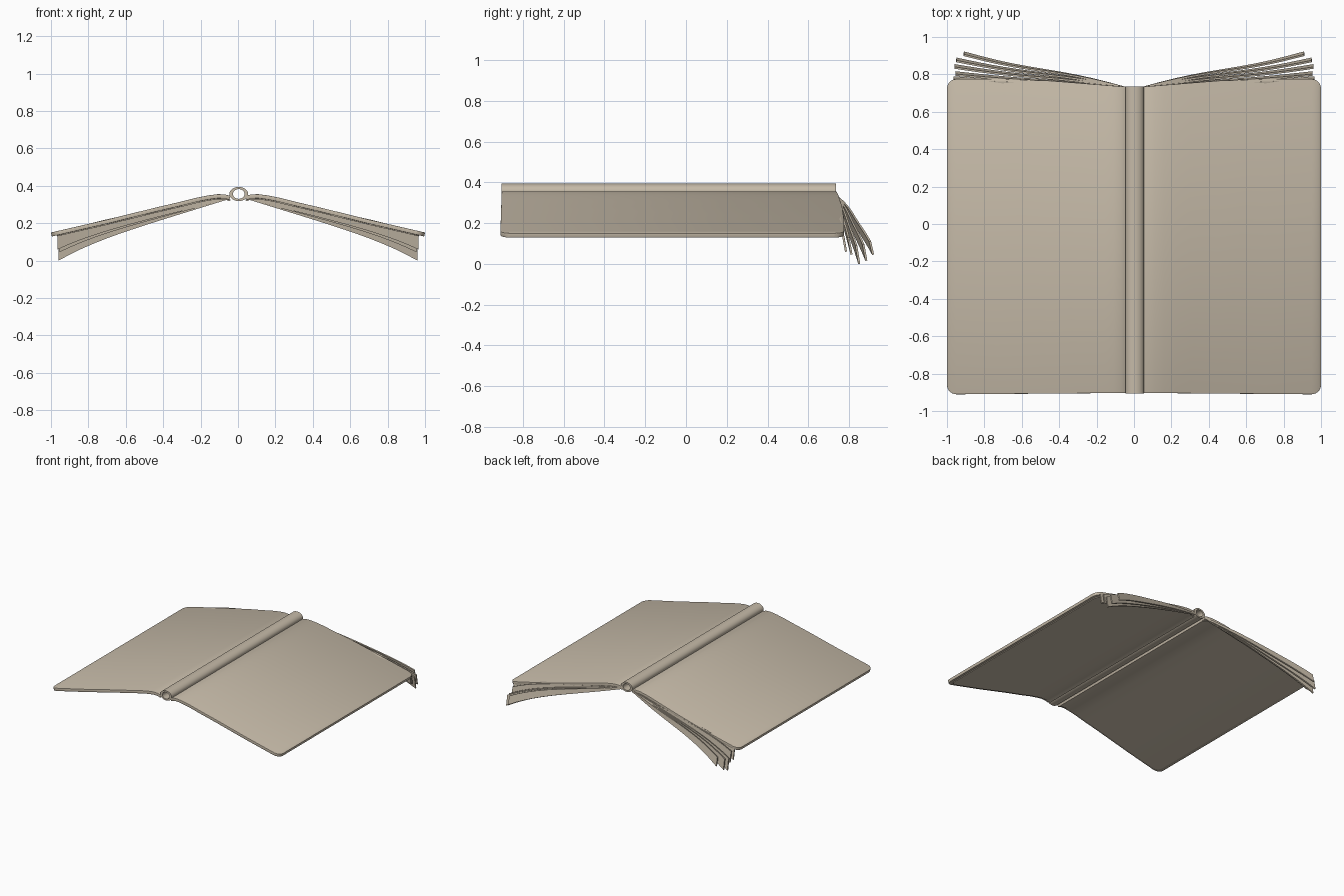
import bpy, math

cube = bpy.data.objects.get("Cube")
if cube:
    bpy.data.objects.remove(cube)

paper = bpy.data.materials.new("warm_beige")
colour = (0.56, 0.49, 0.39, 1)
paper.use_nodes = True
paper.diffuse_color = colour
bsdf = paper.node_tree.nodes["Principled BSDF"]
bsdf.inputs["Base Color"].default_value = colour
bsdf.inputs["Roughness"].default_value = 0.8


def finish(obj, angle=35):
    """Apply the modifiers and smooth the gentle bends."""
    bpy.ops.object.select_all(action='DESELECT')
    obj.select_set(True)
    bpy.context.view_layer.objects.active = obj
    for mod in list(obj.modifiers):
        bpy.ops.object.modifier_apply(modifier=mod.name)
    bpy.ops.object.shade_smooth_by_angle(angle=math.radians(angle))


def make_mesh(name, verts, faces):
    mesh = bpy.data.meshes.new(name)
    mesh.from_pydata(verts, [], faces)
    mesh.materials.append(paper)
    obj = bpy.data.objects.new(name, mesh)
    bpy.context.collection.objects.link(obj)
    return obj


def sheet(name, rows, thickness, offset=-1, bevel=0):
    """Thin mirrored sheet spanned between pairs of points."""
    verts = [p for row in rows for p in row]
    faces = [(2 * i, 2 * i + 2, 2 * i + 3, 2 * i + 1) for i in range(len(rows) - 1)]
    obj = make_mesh(name, verts, faces)
    solid = obj.modifiers.new("thickness", 'SOLIDIFY')
    solid.thickness = thickness
    solid.offset = offset
    if bevel:
        bev = obj.modifiers.new("soft_edge", 'BEVEL')
        bev.width = bevel
        bev.segments = 2
    obj.modifiers.new("other_side", 'MIRROR')
    finish(obj)


# Bent cover boards with rounded outer corners
PROFILE = [(0.04, 0.345), (0.07, 0.354), (0.11, 0.355), (0.16, 0.348),
           (0.22, 0.336), (0.3, 0.316), (0.45, 0.281), (0.7, 0.219), (1.0, 0.15)]


def cover_height(x):
    for (xa, za), (xb, zb) in zip(PROFILE, PROFILE[1:]):
        if x <= xb:
            return za + (zb - za) * (x - xa) / (xb - xa)
    return PROFILE[-1][1]


def board_rows(edge, radius, margin, drop):
    xs = [x for x, z in PROFILE if x < edge - radius]
    xs += [edge - radius + radius * math.sin(math.radians(a)) for a in range(0, 91, 15)]
    rows = []
    for x in xs:
        over = max(0, x - edge + radius)
        inset = margin + min(radius * 0.98, radius - math.sqrt(max(0, radius ** 2 - over ** 2)))
        back = 0.735 + 0.04 * min(1, max(0, (x - 0.06) / 0.5))
        front = -0.903 - 0.008 * min(1, x)
        z = cover_height(x) - drop
        rows.append(((x, front + inset, z), (x, back - inset, z)))
    return rows


sheet("cover_boards", board_rows(1.0, 0.05, 0, 0), 0.022, bevel=0.006)
sheet("inner_lining", board_rows(0.97, 0.05, 0.02, 0.02), 0.008)

# Hollow spine tube
SIDES = 24
rings = [(0.05, 0.038, -0.905), (0.05, 0.038, 0.735),
         (0.031, 0.026, 0.735), (0.031, 0.026, -0.905)]
verts = [(0.004 + rx * math.cos(math.tau * i / SIDES), y,
          0.356 + rz * math.sin(math.tau * i / SIDES))
         for rx, rz, y in rings for i in range(SIDES)]
faces = []
for r in range(4):
    for i in range(SIDES):
        j, n = (i + 1) % SIDES, (r + 1) % 4
        faces.append((r * SIDES + i, r * SIDES + j, n * SIDES + j, n * SIDES + i))
finish(make_mesh("spine_tube", verts, faces))

# Page edges fanning out behind the covers: tip x, tip y, tip bottom, tip height
TIPS = [(0.91, 0.918, 0.045, 0.065), (0.95, 0.885, 0.015, 0.08),
        (0.96, 0.85, 0.0, 0.09), (0.955, 0.812, 0.045, 0.085),
        (0.965, 0.785, 0.06, 0.08)]
STEPS = 14
for k, (tip_x, tip_y, tip_z, height) in enumerate(TIPS):
    rows = []
    for i in range(STEPS + 1):
        s = i / STEPS
        x = 0.05 + (tip_x - 0.05) * s
        y = 0.73 + (tip_y - 0.73) * (s + 0.04 * math.sin(math.tau * s))
        z = 0.328 + (tip_z - 0.328) * (0.85 * s + 0.15 * s ** 5)
        top = z + 0.014 + (height - 0.014) * s
        rows.append(((x, y, z), (x, y - 0.015 * s, top)))
    sheet("fanned_page_%d" % (k + 1), rows, 0.01, offset=0)
